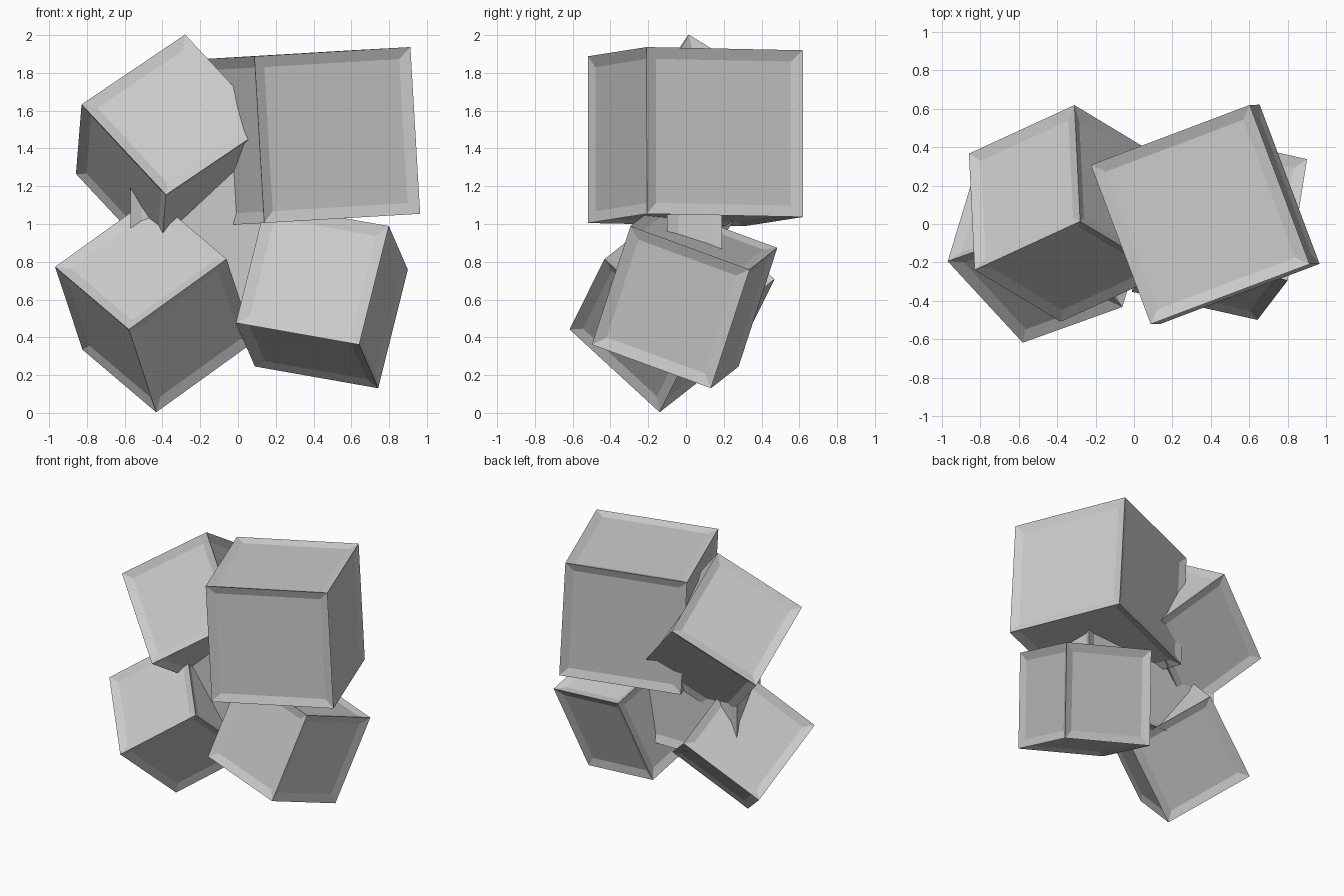
import bpy, bmesh
from mathutils import Vector, Matrix

if "Cube" in bpy.data.objects:
    bpy.data.objects.remove(bpy.data.objects["Cube"])

INSET, RECESS = 0.06, 0.02


def panel_box(name, center, size, u=(1, 0, 0), v=(0, 1, 0)):
    """Box with a shallow recessed panel on every face, turned to axes u, v."""
    ax = Vector(u).normalized()
    ay = Vector(v)
    ay = (ay - ax * ay.dot(ax)).normalized()
    rot = Matrix((ax, ay, ax.cross(ay))).transposed().to_4x4()
    bm = bmesh.new()
    bmesh.ops.create_cube(bm, size=1)
    bmesh.ops.scale(bm, vec=size, verts=bm.verts)
    bmesh.ops.recalc_face_normals(bm, faces=bm.faces)
    bmesh.ops.inset_individual(bm, faces=bm.faces[:], thickness=INSET,
                               depth=-RECESS, use_even_offset=True)
    mesh = bpy.data.meshes.new(name)
    bm.to_mesh(mesh)
    bm.free()
    ob = bpy.data.objects.new(name, mesh)
    ob.matrix_world = Matrix.Translation(center) @ rot
    bpy.context.collection.objects.link(ob)


# four tumbled cubes: centre, side, two edge directions
cubes = {
    "upper_right_cube": ((0.37, 0.05, 1.4625), 0.884,
                         (0.827, 0.312, 0.049), (-0.313, 0.828, -0.017)),
    "upper_left_cube": ((-0.3455, 0.055, 1.395), 0.708,
                        (-0.548, -0.252, -0.37), (0.45, -0.27, -0.48)),
    "lower_left_cube": ((-0.442, -0.074, 0.5745), 0.664,
                        (-0.391, 0.424, 0.332), (0.517, 0.185, 0.372)),
    "lower_right_cube": ((0.444, -0.0075, 0.6175), 0.679,
                         (0.157, 0.205, 0.629), (-0.656, 0.147, 0.115)),
}
for name, (center, side, u, v) in cubes.items():
    panel_box(name, center, (side, side, side), u, v)

# upright slab joining the cubes in the middle
panel_box("core_slab", (0, 0.045, 1.0), (1.14, 0.29, 1.02))
